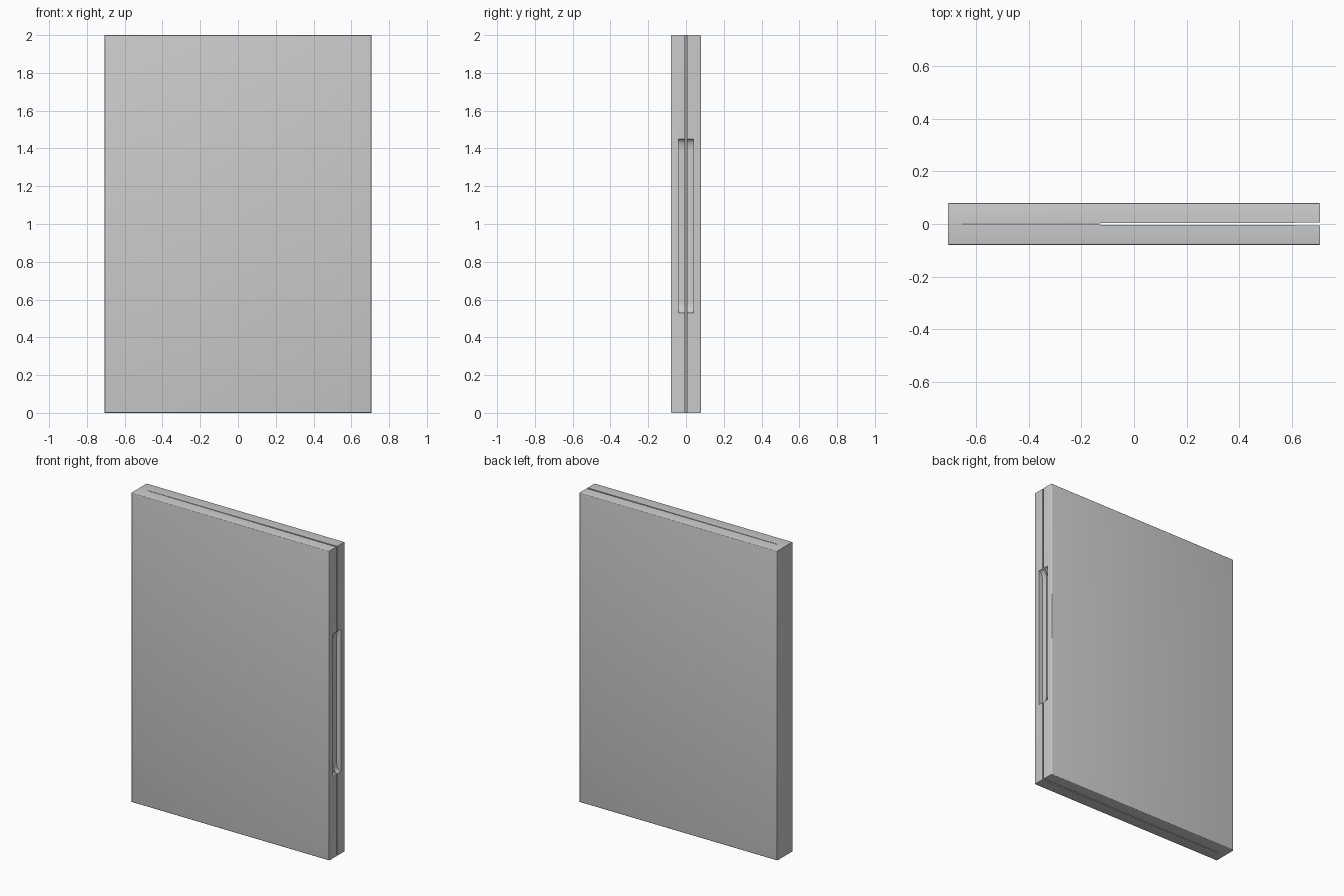
import bpy, bmesh, math

if "Cube" in bpy.data.objects:
    bpy.data.objects.remove(bpy.data.objects["Cube"])

W, T, H = 0.707, 0.08, 2.0          # half width, half thickness, height
NOTCH_Z0, NOTCH_Z1 = 0.53, 1.45
NOTCH_Y, DEPTH = 0.04, 0.03


def extrude_profile(name, points, vec):
    """Extrude a closed planar profile along vec."""
    bm = bmesh.new()
    face = bm.faces.new([bm.verts.new(p) for p in points])
    res = bmesh.ops.extrude_face_region(bm, geom=[face])
    bmesh.ops.translate(bm, vec=vec,
                        verts=[v for v in res["geom"] if isinstance(v, bmesh.types.BMVert)])
    bmesh.ops.recalc_face_normals(bm, faces=bm.faces)
    me = bpy.data.meshes.new(name)
    ob = bpy.data.objects.new(name, me)
    bpy.context.collection.objects.link(ob)
    return ob, bm


# Case body: two covers joined by the spine, with a tapering slot between them
outline = [(-W, -T), (W, -T), (W, -0.005), (-0.65, -0.0015),
           (-0.65, 0.0015), (W, 0.005), (W, T), (-W, T)]
case, bm = extrude_profile("case", [(x, y, 0) for x, y in outline], (0, 0, H))
outer = [e for e in bm.edges if all(abs(abs(v.co.y) - T) < 1e-5 for v in e.verts)
         and abs(e.verts[0].co.y - e.verts[1].co.y) < 1e-5]
bmesh.ops.bevel(bm, geom=outer, offset=0.006, segments=3, profile=0.5, affect='EDGES')
bm.to_mesh(case.data)
bm.free()

# Finger recess: shallow pocket with rounded inner ends on the opening edge
R = DEPTH
floor = [(W + 0.05, NOTCH_Z0)]
for i in range(9):
    a = math.pi / 2 * i / 8
    floor.append((W - R * math.sin(a), NOTCH_Z0 + R * 2 * (1 - math.cos(a))))
for i in range(8, -1, -1):
    a = math.pi / 2 * i / 8
    floor.append((W - R * math.sin(a), NOTCH_Z1 - R * 2 * (1 - math.cos(a))))
floor.append((W + 0.05, NOTCH_Z1))
cutter, bm = extrude_profile("recess_cutter", [(x, -NOTCH_Y, z) for x, z in floor],
                             (0, 2 * NOTCH_Y, 0))
bm.to_mesh(cutter.data)
bm.free()
cutter.hide_render = True

cut = case.modifiers.new("recess", 'BOOLEAN')
cut.object = cutter
cut.operation = 'DIFFERENCE'
cut.solver = 'EXACT'
bpy.context.view_layer.objects.active = case
case.select_set(True)
bpy.ops.object.modifier_apply(modifier="recess")
bpy.data.objects.remove(cutter)
bpy.ops.object.shade_smooth_by_angle(angle=math.radians(35))
